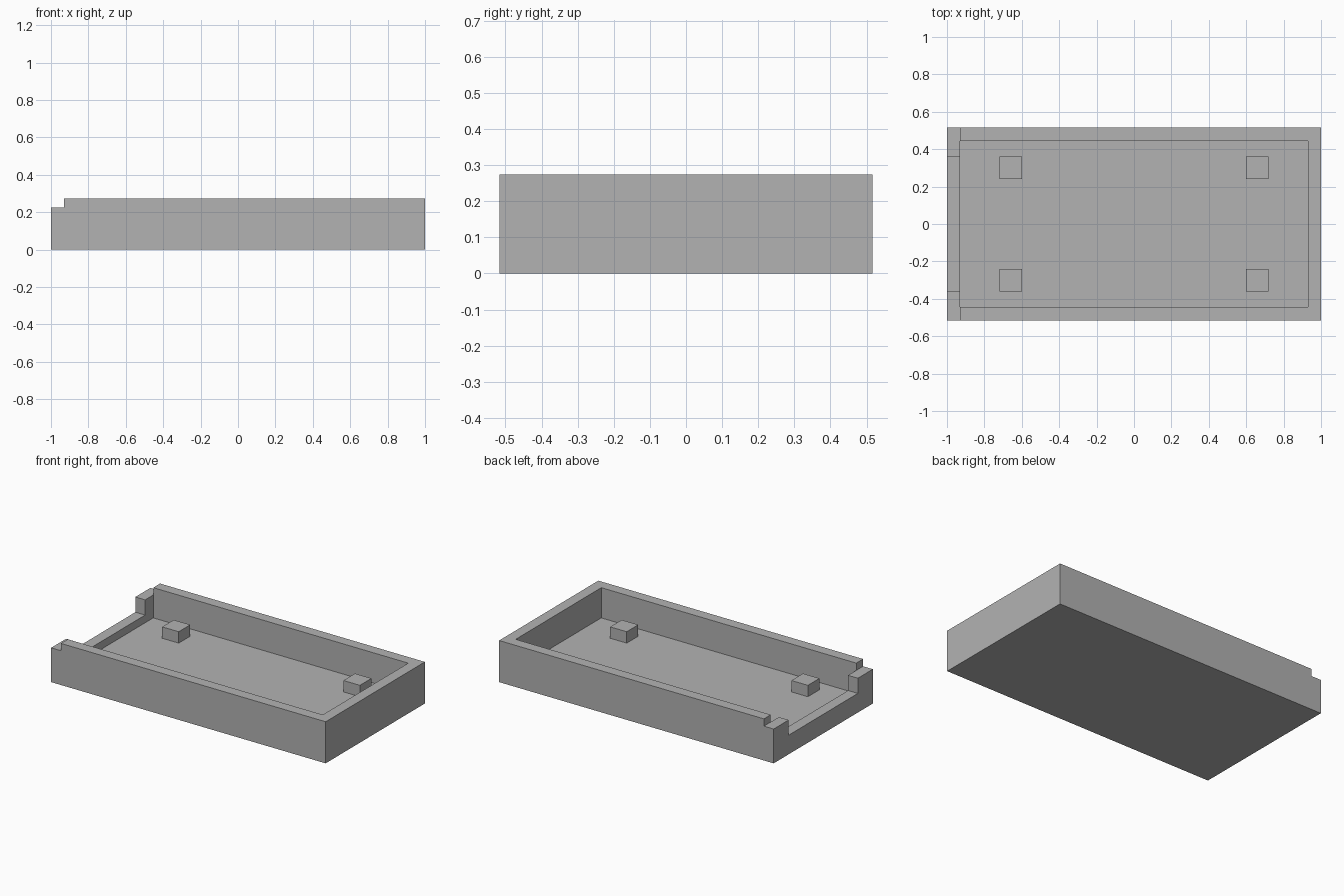
import bpy
import bmesh
from mathutils import Vector

if "Cube" in bpy.data.objects:
    bpy.data.objects.remove(bpy.data.objects["Cube"], do_unlink=True)

grey = bpy.data.materials.new("mid_grey")
grey.use_nodes = True
grey.diffuse_color = (0.448, 0.448, 0.448, 1)
grey.node_tree.nodes["Principled BSDF"].inputs["Base Color"].default_value = grey.diffuse_color

L, W, H = 1.0, 0.516, 0.274        # half length, half width, height
WALL, FLOOR = 0.071, 0.075
STEP_Z, NOTCH_Z, NOTCH_Y = 0.226, 0.126, 0.36
OVER = 0.1                         # cutter overshoot


def box(name, lo, hi):
    """Axis-aligned box between two corners."""
    lo, hi = Vector(lo), Vector(hi)
    bm = bmesh.new()
    bmesh.ops.create_cube(bm, size=1)
    for v in bm.verts:
        v.co = (lo + hi) / 2 + v.co * (hi - lo)
    mesh = bpy.data.meshes.new(name)
    bm.to_mesh(mesh)
    bm.free()
    mesh.materials.append(grey)
    obj = bpy.data.objects.new(name, mesh)
    bpy.context.collection.objects.link(obj)
    return obj


def cut(target, lo, hi):
    """Subtract a box from the target and discard the cutter."""
    cutter = box("cutter", lo, hi)
    cutter.hide_render = True
    mod = target.modifiers.new("cut", "BOOLEAN")
    mod.operation = "DIFFERENCE"
    mod.solver = "EXACT"
    mod.object = cutter
    bpy.context.view_layer.objects.active = target
    bpy.ops.object.modifier_apply(modifier=mod.name)
    bpy.data.objects.remove(cutter, do_unlink=True)


# Open tray: stepped end wall, inner cavity, wide notch in the end wall
tray = box("tray", (-L, -W, 0), (L, W, H))
inner_x, inner_y = L - WALL, W - WALL
cut(tray, (-L - OVER, -W - OVER, STEP_Z), (-inner_x, W + OVER, H + OVER))
cut(tray, (-inner_x, -inner_y, FLOOR), (inner_x, inner_y, H + OVER))
cut(tray, (-L - OVER, -NOTCH_Y, NOTCH_Z), (-inner_x + OVER, NOTCH_Y, H + OVER))

# Four square standoffs on the tray floor
PX, PY, R = 0.66, 0.3, 0.06
for sx, side in ((-1, "right"), (1, "left")):
    for sy, end in ((-1, "front"), (1, "back")):
        x, y = sx * PX, sy * PY
        box(f"standoff_{end}_{side}", (x - R, y - R, FLOOR), (x + R, y + R, 0.15))
